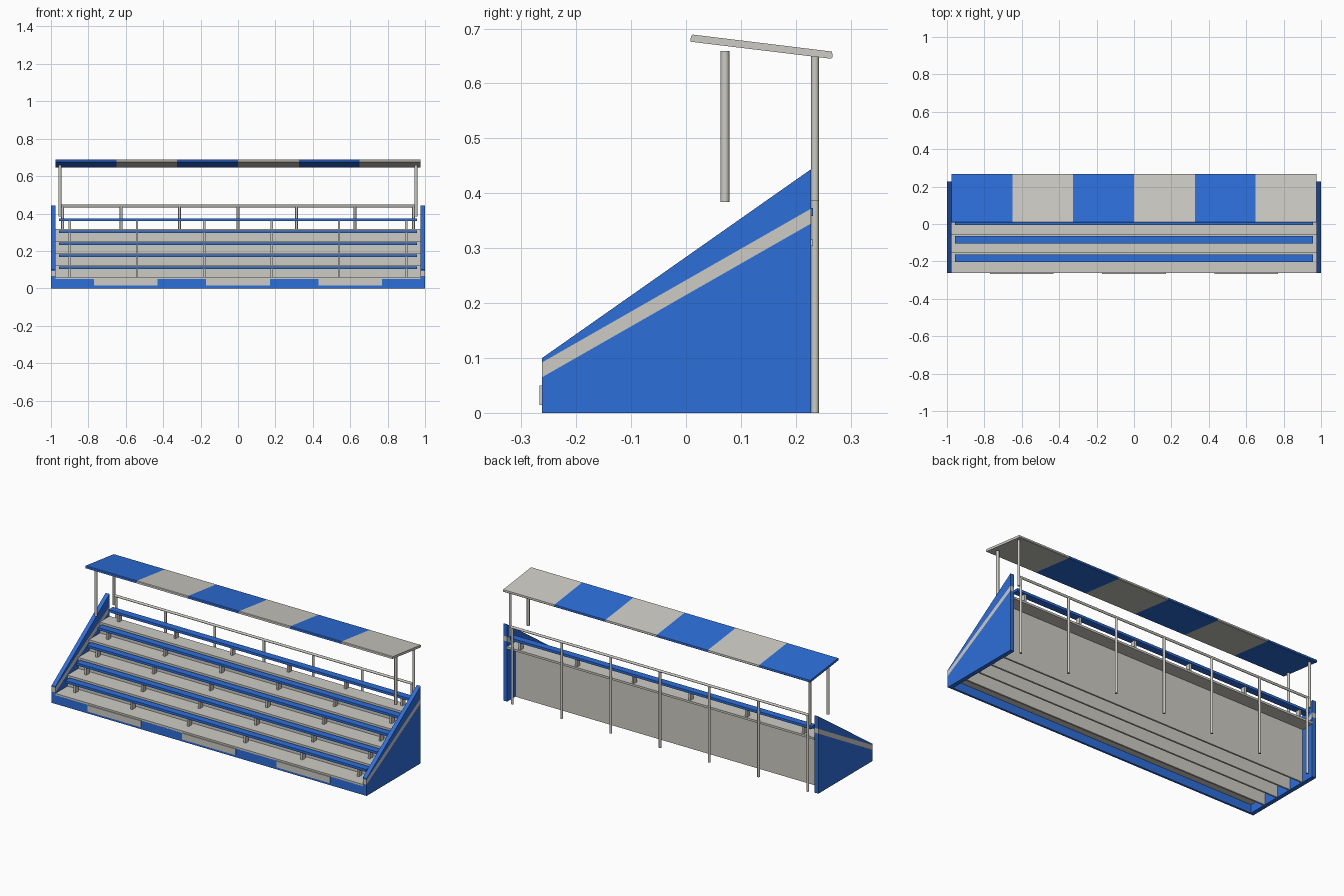
import bpy, bmesh, math

if "Cube" in bpy.data.objects:
    bpy.data.objects.remove(bpy.data.objects["Cube"])


def material(name, rgb):
    m = bpy.data.materials.new(name)
    m.diffuse_color = (*rgb, 1)
    m.use_nodes = True
    m.node_tree.nodes["Principled BSDF"].inputs["Base Color"].default_value = m.diffuse_color
    return m


BLUE = material("blue_paint", (0.027, 0.158, 0.70))
GREY = material("warm_light_grey", (0.61, 0.60, 0.55))


def finish(name, bm, mat):
    bmesh.ops.recalc_face_normals(bm, faces=bm.faces)
    me = bpy.data.meshes.new(name)
    bm.to_mesh(me)
    bm.free()
    me.materials.append(mat)
    ob = bpy.data.objects.new(name, me)
    bpy.context.collection.objects.link(ob)
    return ob


def prism(name, x0, x1, profile, mat):
    """Extrude a (y, z) outline from x0 to x1."""
    bm = bmesh.new()
    face = bm.faces.new([bm.verts.new((x0, y, z)) for y, z in profile])
    ext = bmesh.ops.extrude_face_region(bm, geom=[face])
    verts = [v for v in ext["geom"] if isinstance(v, bmesh.types.BMVert)]
    bmesh.ops.translate(bm, verts=verts, vec=(x1 - x0, 0, 0))
    return finish(name, bm, mat)


def box(name, x0, x1, y0, y1, z0, z1, mat):
    return prism(name, x0, x1, [(y0, z0), (y1, z0), (y1, z1), (y0, z1)], mat)


def tube(name, center, radius, length, mat, along_x=False):
    bpy.ops.mesh.primitive_cylinder_add(
        vertices=16, radius=radius, depth=length, location=center,
        rotation=(0, math.pi / 2 if along_x else 0, 0))
    ob = bpy.context.object
    ob.name = name
    ob.data.materials.append(mat)
    bpy.ops.object.shade_smooth_by_angle(angle=math.radians(40))
    return ob


# Side panels: blue wedge with a slanted grey stripe
F, B = -0.262, 0.228
for s in (-1, 1):
    a, b = s * 0.976, s * 1.0
    prism("side_panel_lower", a, b, [(F, 0), (B, 0), (B, 0.345), (F, 0.065)], BLUE)
    prism("side_panel_stripe", a, b, [(F, 0.065), (B, 0.345), (B, 0.372), (F, 0.092)], GREY)
    prism("side_panel_upper", a, b, [(F, 0.092), (B, 0.372), (B, 0.444), (F, 0.1)], BLUE)

# Front fascia with grey plates
box("front_fascia", -0.976, 0.976, -0.262, -0.25, 0, 0.05, BLUE)
for x in (-0.6, 0, 0.6):
    box("fascia_plate", x - 0.17, x + 0.17, -0.267, -0.262, 0.014, 0.05, GREY)

# Stepped tiers: treads, full-height risers, benches and their supports
PITCH, RISE = 0.0985, 0.064
for k in range(5):
    y = -0.2525 + PITCH * k
    top = 0.06 + RISE * k
    front = -0.262 if k == 0 else y
    back = 0.231 if k == 4 else y + PITCH + 0.01
    box("tread", -0.976, 0.976, front, back, top - 0.012, top, GREY)
    if k:
        box("riser", -0.976, 0.976, y + 0.002, y + 0.012, 0, top - 0.012, GREY)
    by = y + 0.05
    box("bench", -0.956, 0.956, by, by + 0.04, top + 0.043, top + 0.057, BLUE)
    for i in range(6):
        x = -0.9 + 0.36 * i
        box("bench_support", x - 0.006, x + 0.006, by + 0.006, by + 0.034,
            top, top + 0.043, GREY)

# Back railing
for i in range(7):
    tube("railing_post", (-0.938 + 0.3127 * i, 0.235, 0.22), 0.007, 0.44, GREY)
tube("railing_top", (0, 0.235, 0.44), 0.007, 1.89, GREY, along_x=True)

# Canopy posts
for x in (-0.952, 0.952):
    tube("canopy_front_post", (x, 0.071, 0.522), 0.008, 0.275, GREY)
    tube("canopy_back_post", (x, 0.235, 0.518), 0.007, 0.265, GREY)

# Tilted canopy in alternating panels
roof = [(0.008, 0.676), (0.264, 0.645), (0.267, 0.648),
        (0.266, 0.658), (0.012, 0.689), (0.009, 0.686)]
for i in range(6):
    x = -0.975 + 0.325 * i
    prism("canopy_panel", x, x + 0.325, roof, GREY if i % 2 else BLUE)
